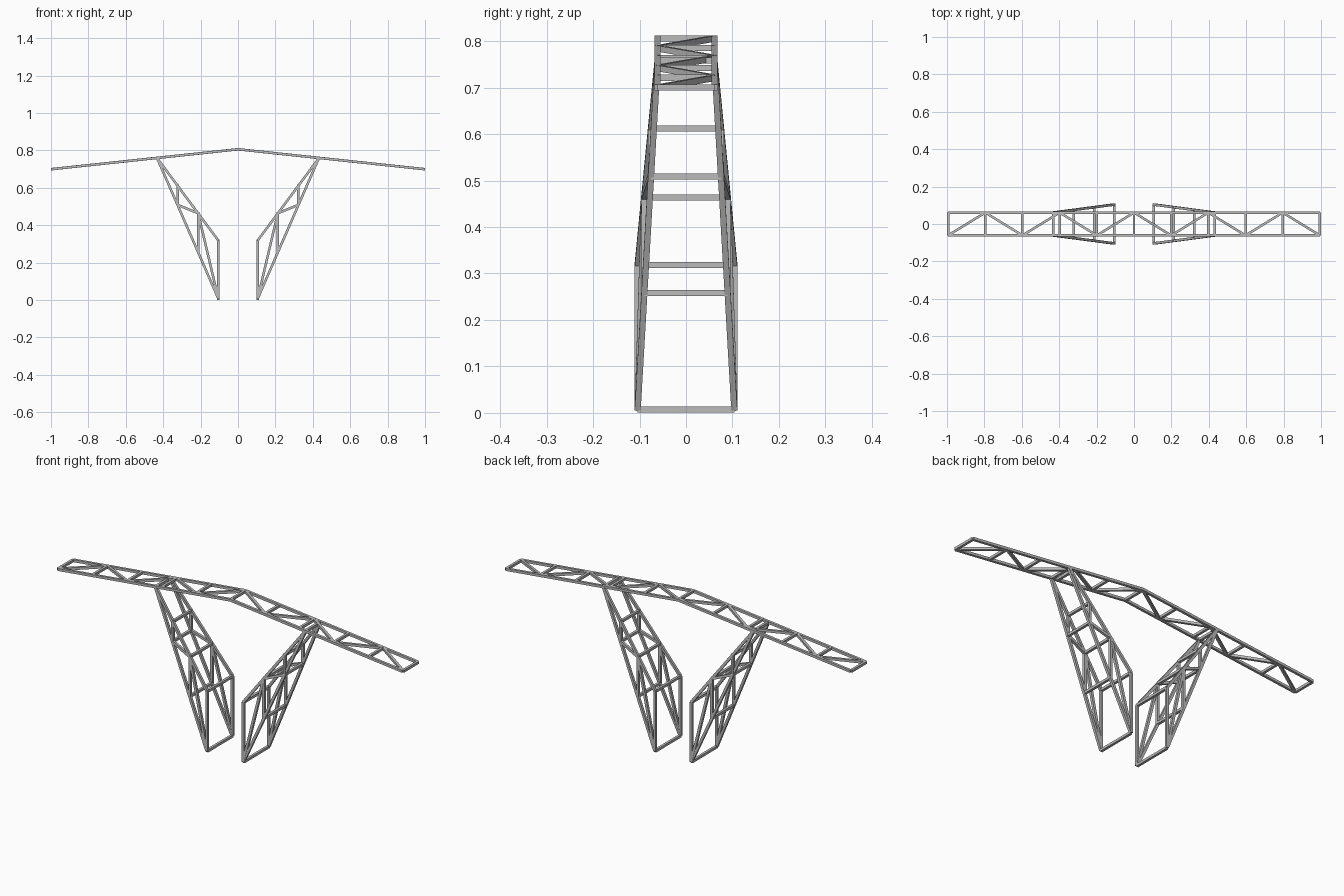
import bpy, bmesh
from mathutils import Vector, Matrix

if "Cube" in bpy.data.objects:
    bpy.data.objects.remove(bpy.data.objects["Cube"])

BAR = 0.013          # thickness of every square bar
UP, ACROSS = Vector((0, 0, 1)), Vector((0, 1, 0))

steel = bpy.data.materials.new("grey steel")
steel.use_nodes = True
colour = (0.5, 0.5, 0.5, 1)
steel.diffuse_color = colour
steel.node_tree.nodes["Principled BSDF"].inputs["Base Color"].default_value = colour


def bars(name, segments, hint):
    """One object made of square bars; hint sets the roll of the bars."""
    bm = bmesh.new()
    for a, b in segments:
        a, b = Vector(a), Vector(b)
        d = (b - a).normalized()
        side = hint.cross(d).normalized()
        rot = Matrix((side, d.cross(side), d)).transposed().to_4x4()
        size = Matrix.Diagonal((BAR, BAR, (b - a).length, 1))
        bmesh.ops.create_cube(bm, size=1, matrix=Matrix.Translation((a + b) / 2) @ rot @ size)
    mesh = bpy.data.meshes.new(name)
    bm.to_mesh(mesh)
    bm.free()
    mesh.materials.append(steel)
    bpy.context.collection.objects.link(bpy.data.objects.new(name, mesh))


def chain(points):
    return list(zip(points, points[1:]))


# Pitched top beam: two chords, struts and a zigzag
HALF, DEPTH, PEAK, EAVE = 0.994, 0.061, 0.806, 0.70
BAYS = 5


def beam(i, y):
    t = i / BAYS
    return (HALF * t, y, PEAK + (EAVE - PEAK) * abs(t))


steps = range(-BAYS, BAYS + 1)
bars("beam_chords", [s for y in (-DEPTH, DEPTH)
                     for s in chain([beam(-BAYS, y), beam(0, y), beam(BAYS, y)])], UP)
bars("beam_struts", [(beam(i, -DEPTH), beam(i, DEPTH)) for i in steps], UP)
bars("beam_diagonals", chain([beam(i, -DEPTH if i % 2 else DEPTH) for i in steps]), UP)

# Leaning towers: (x, z) joints on the outer and inner edges
outer = [(0.105, 0.007), (0.213, 0.258), (0.323, 0.509), (0.432, 0.758)]
inner = [(0.105, 0.318), (0.213, 0.464), (0.323, 0.612), (0.432, 0.758)]


def joint(p, side, face):
    x, z = p
    spread = 0.104 + (DEPTH - 0.104) * (x - 0.105) / (0.432 - 0.105)
    return (side * x, face * spread, z)


for label, side in (("left", 1), ("right", -1)):
    chords, webs = [], []
    for face in (-1, 1):
        o = [joint(p, side, face) for p in outer]
        n = [joint(p, side, face) for p in inner]
        chords += [(o[0], o[-1]), (n[0], n[-1]), (o[0], n[0])]
        webs += [(o[1], n[1]), (o[2], n[2]), (o[0], n[1]), (n[1], o[2])]
    bars(label + "_tower_chords", chords, ACROSS)
    bars(label + "_tower_webs", webs, ACROSS)
    bars(label + "_tower_crossbars", [(joint(p, side, -1), joint(p, side, 1))
                                      for p in outer + inner[:-1]], UP)
